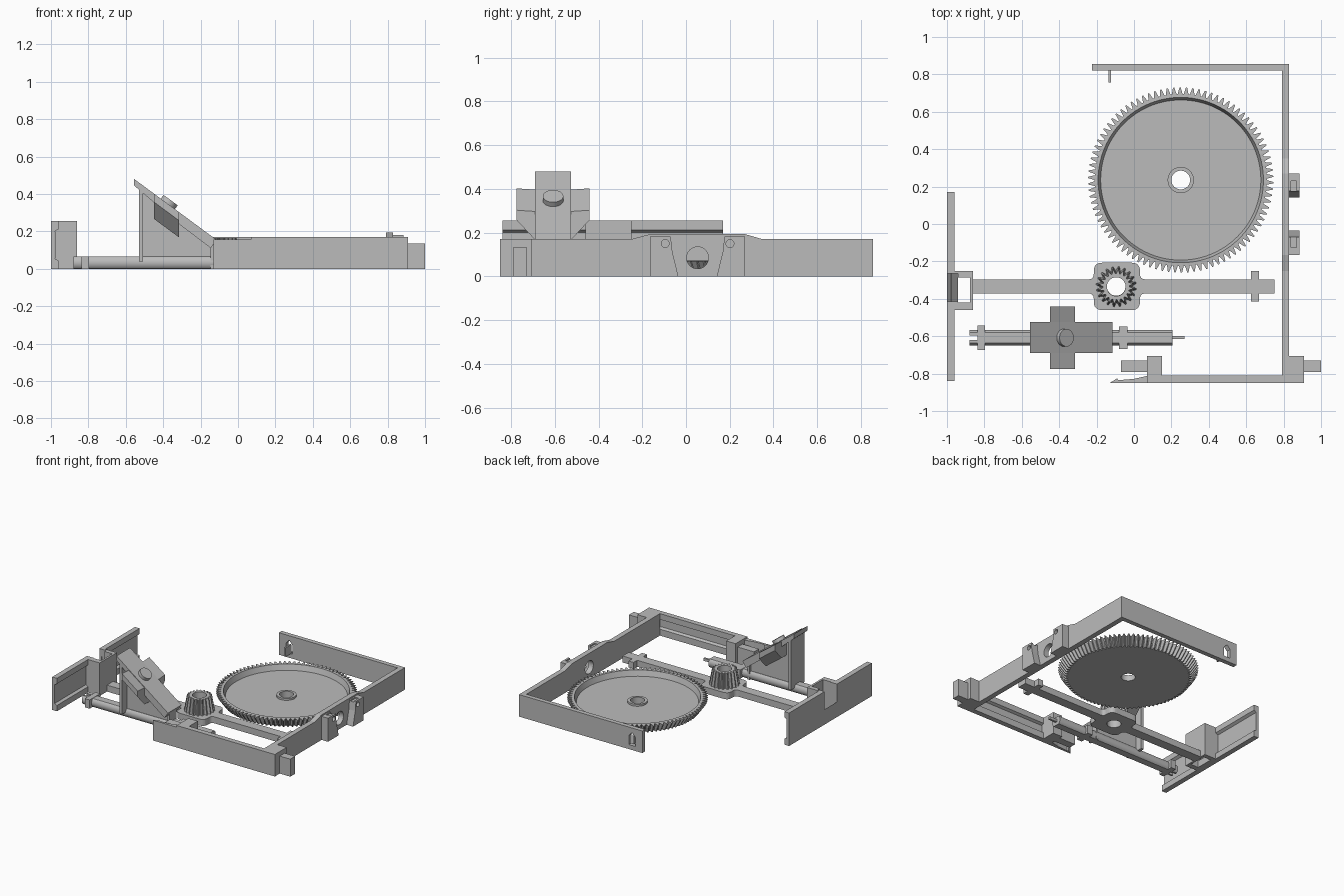
import bpy, bmesh, math
from mathutils import Vector

if "Cube" in bpy.data.objects:
    bpy.data.objects.remove(bpy.data.objects["Cube"])

grey = bpy.data.materials.new("light grey")
grey.diffuse_color = (0.5, 0.5, 0.5, 1)
grey.use_nodes = True
grey.node_tree.nodes["Principled BSDF"].inputs["Base Color"].default_value = grey.diffuse_color


def finish(name, bm, smooth=False):
    bmesh.ops.recalc_face_normals(bm, faces=bm.faces)
    me = bpy.data.meshes.new(name)
    bm.to_mesh(me)
    bm.free()
    me.materials.append(grey)
    ob = bpy.data.objects.new(name, me)
    bpy.context.collection.objects.link(ob)
    if smooth:
        bpy.ops.object.select_all(action='DESELECT')
        ob.select_set(True)
        bpy.context.view_layer.objects.active = ob
        bpy.ops.object.shade_smooth_by_angle(angle=math.radians(25))
    return ob


def prism(name, axis, pts, lo, hi, smooth=False):
    """Extrude a 2D outline along an axis; the outline uses the other two axes in order."""
    place = {'x': lambda p, h: (h, p[0], p[1]),
             'y': lambda p, h: (p[0], h, p[1]),
             'z': lambda p, h: (p[0], p[1], h)}[axis]
    bm = bmesh.new()
    a = [bm.verts.new(place(p, lo)) for p in pts]
    b = [bm.verts.new(place(p, hi)) for p in pts]
    bm.faces.new(a)
    bm.faces.new(b)
    n = len(pts)
    for i in range(n):
        j = (i + 1) % n
        bm.faces.new((a[i], a[j], b[j], b[i]))
    return finish(name, bm, smooth)


def box(name, x0, x1, y0, y1, z0, z1):
    return prism(name, 'z', [(x0, y0), (x1, y0), (x1, y1), (x0, y1)], z0, z1)


def circle(cx, cy, r, n=40):
    return [(cx + r * math.cos(2 * math.pi * i / n), cy + r * math.sin(2 * math.pi * i / n)) for i in range(n)]


def cut(ob, cutter):
    m = ob.modifiers.new("cut", 'BOOLEAN')
    m.operation = 'DIFFERENCE'
    m.object = cutter
    cutter.hide_render = True
    cutter.hide_viewport = True


def rounded(corners):
    """Round each (x, y, radius) corner of an outline."""
    out = []
    for i, (x, y, r) in enumerate(corners):
        p = Vector((x, y))
        if not r:
            out.append((x, y))
            continue
        a = p + (Vector(corners[i - 1][:2]) - p).normalized() * r
        b = p + (Vector(corners[(i + 1) % len(corners)][:2]) - p).normalized() * r
        for k in range(7):
            t = k / 6
            out.append(tuple(a * (1 - t) ** 2 + p * 2 * t * (1 - t) + b * t * t))
    return out


def gear(name, cx, cy, teeth, rings):
    """Closed loop of (root radius, tip radius, z) rings."""
    bm = bmesh.new()
    loops = []
    for root, tip, z in rings:
        loop = []
        for t in range(teeth):
            for f, r in ((0.0, root), (0.2, root), (0.5, tip), (0.7, tip)):
                a = 2 * math.pi * (t + f) / teeth
                loop.append(bm.verts.new((cx + r * math.cos(a), cy + r * math.sin(a), z)))
        loops.append(loop)
    n = teeth * 4
    for k in range(len(loops)):
        p, q = loops[k], loops[(k + 1) % len(loops)]
        for i in range(n):
            j = (i + 1) % n
            bm.faces.new((p[i], p[j], q[j], q[i]))
    return finish(name, bm, True)


# Open three-sided frame
back = box("back_wall", -0.225, 0.83, 0.82, 0.855, 0, 0.17)
cut(back, prism("window_cutter", 'y', [(-0.165, 0.035), (-0.11, 0.035), (-0.11, 0.105),
                                       (-0.1375, 0.135), (-0.165, 0.105)], 0.8, 0.9))
box("latch_tab", -0.135, -0.122, 0.757, 0.825, 0.035, 0.105)

side = prism("side_wall", 'x', [(-0.81, 0), (0.82, 0), (0.82, 0.17), (0.35, 0.17), (0.27, 0.193),
                                (-0.165, 0.193), (-0.25, 0.17), (-0.81, 0.17)], 0.79, 0.83)
cut(side, prism("axle_hole_cutter", 'x', circle(0.053, 0.085, 0.05), 0.7, 0.95))

prism("front_wall", 'x', [(-0.85, 0), (-0.81, 0), (-0.81, 0.05), (-0.83, 0.06), (-0.83, 0.115),
                          (-0.81, 0.125), (-0.81, 0.17), (-0.85, 0.17)], 0.07, 0.83)
prism("front_hook", 'z', [(-0.13, -0.85), (0.07, -0.85), (0.07, -0.812), (0.0, -0.828),
                          (-0.085, -0.835), (-0.09, -0.825)], 0, 0.157)
box("corner_block", 0.83, 0.91, -0.85, -0.705, 0, 0.17)
box("corner_peg", 0.91, 1.0, -0.79, -0.73, 0, 0.135)
box("guide_block", 0.07, 0.15, -0.83, -0.705, 0, 0.17)
box("guide_peg", -0.07, 0.07, -0.79, -0.73, 0, 0.135)

# Mirrored brackets either side of the axle hole
for label, s in (("near", 1), ("far", -1)):
    outline = [(-0.218, 0), (-0.088, 0), (-0.1, 0.05), (-0.115, 0.11), (-0.123, 0.182), (-0.218, 0.182)]
    br = prism(label + "_bracket", 'x', [(0.053 + s * y, z) for y, z in outline], 0.83, 0.885)
    yc = 0.053 - s * 0.148
    cut(br, prism(label + "_screw_cutter", 'x', circle(yc, 0.15, 0.018, 20), 0.855, 0.95))
    cut(br, box(label + "_slot_cutter", 0.84, 0.87, yc - 0.03, yc + 0.03, 0.172, 0.2))

# Large dished gear and small bevel pinion
gear("large_gear", 0.25, 0.235, 90,
     [(0.425, 0.445, 0), (0.46, 0.495, 0.07), (0.442, 0.442, 0.072), (0.428, 0.428, 0.03),
      (0.07, 0.07, 0.03), (0.07, 0.07, 0.045), (0.05, 0.05, 0.045), (0.05, 0.05, 0)])
gear("pinion", -0.095, -0.335, 20,
     [(0.088, 0.108, 0.05), (0.07, 0.088, 0.165), (0.05, 0.05, 0.165), (0.05, 0.05, 0.05)])

# Carrier bar with a rounded pad under the pinion and a cross tab at its end
lower = [(-0.86, -0.371, 0), (-0.215, -0.371, 0.03), (-0.215, -0.46, 0.045), (0.032, -0.46, 0.045),
         (0.032, -0.371, 0.03), (0.625, -0.371, 0), (0.625, -0.415, 0), (0.667, -0.415, 0),
         (0.667, -0.371, 0), (0.75, -0.371, 0)]
upper = [(x, -0.667 - y, r) for x, y, r in reversed(lower)]
bar = prism("carrier_bar", 'z', rounded(lower + upper), 0, 0.05)
cut(bar, prism("carrier_hole_cutter", 'z', circle(-0.095, -0.3335, 0.05), -0.1, 0.1))

# End plate with top and bottom lips, and the hollow socket behind it
plate = prism("end_plate", 'y', [(-1, 0), (-0.96, 0), (-0.96, 0.045), (-0.98, 0.055), (-0.98, 0.2),
                                 (-0.96, 0.212), (-0.96, 0.255), (-1, 0.255)], -0.84, 0.17)
cut(plate, prism("notch_cutter", 'y', [(-1.02, 0.14), (-0.95, 0.06), (-0.95, 0.3), (-1.02, 0.3)],
                 -0.415, -0.265))
socket = box("socket", -0.979, -0.86, -0.46, -0.25, 0, 0.255)
cut(socket, box("socket_cutter", -0.942, -0.876, -0.42, -0.285, -0.1, 0.4))
cut(socket, prism("socket_notch_cutter", 'y', [(-1.02, 0.14), (-0.94, 0.05), (-0.94, 0.3), (-1.02, 0.3)],
                  -0.415, -0.265))

# Slider rod with flattened top and bottom, collars and thin tip
YC = -0.608
rod_section = [(y, min(0.065, max(0.0, z))) for y, z in circle(YC, 0.0325, 0.042, 36)]
rod = prism("slider_rod", 'x', rod_section, -0.88, 0.205, True)
cut(rod, box("rod_slot_cutter", -0.9, -0.83, YC - 0.013, YC + 0.013, -0.1, 0.2))
box("left_collar", -0.838, -0.797, YC - 0.065, YC + 0.065, 0, 0.067)
box("right_collar", -0.08, -0.035, YC - 0.06, YC + 0.06, 0, 0.067)
box("rod_tip", 0.2, 0.27, YC - 0.008, YC + 0.008, 0.025, 0.045)


# Sloping lever
def slope(x):
    return 0.48 - 0.739 * (x + 0.555)


prism("lever_plate", 'y', [(-0.555, 0.48), (-0.115, slope(-0.115)), (-0.145, 0.11), (-0.31, 0.235),
                           (-0.555, 0.445)], YC - 0.083, YC + 0.083)
prism("lever_web", 'y', [(-0.52, 0.045), (-0.14, 0.045), (-0.14, 0.13), (-0.31, 0.24), (-0.52, 0.42)],
      YC - 0.025, YC + 0.025)
prism("lever_post", 'y', [(-0.53, 0.04), (-0.507, 0.04), (-0.507, 0.41), (-0.53, 0.43)],
      YC - 0.083, YC + 0.083)
box("lever_foot", -0.147, -0.13, YC - 0.04, YC + 0.04, 0, 0.14)

# Cross arms with undersides tapering in to the web
for label, s in (("front", -1), ("back", 1)):
    bm = bmesh.new()
    for x in (-0.45, -0.315):
        z = slope(x)
        for d, h in ((0.167, 0), (0.167, -0.045), (0.083, -0.135), (0.02, -0.135), (0.02, -0.01)):
            bm.verts.new((x, YC + s * d, z + h))
    bmesh.ops.convex_hull(bm, input=bm.verts)
    bmesh.ops.dissolve_limit(bm, angle_limit=0.01, verts=bm.verts, edges=bm.edges)
    finish(label + "_arm", bm)

# Thumb button standing square to the slope
button = prism("thumb_button", 'z', circle(0, 0, 0.047), -0.01, 0.025, True)
button.location = (-0.375, YC, slope(-0.375))
button.rotation_euler = (0, math.atan(0.739), 0)
